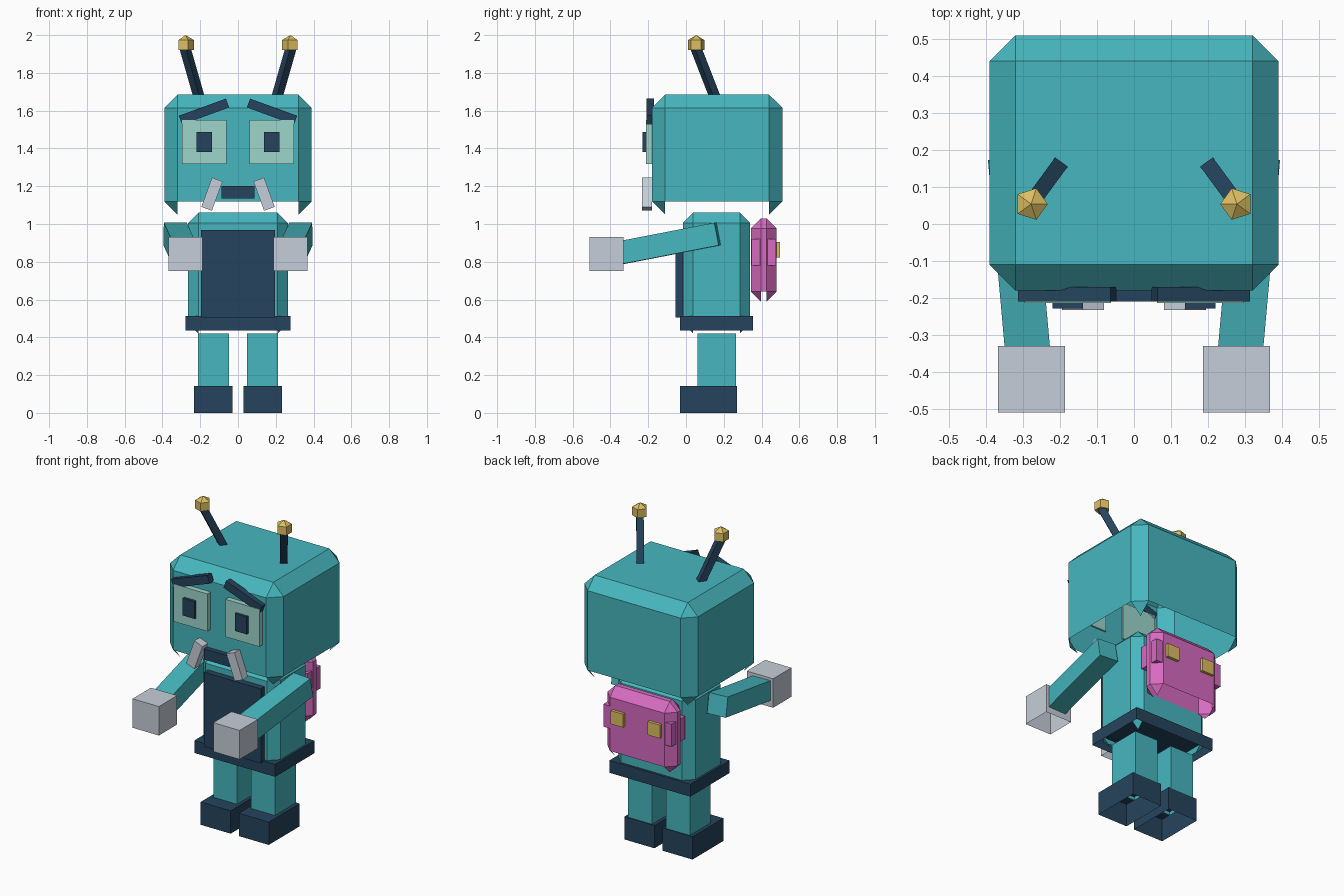
import bpy, bmesh, math
from mathutils import Vector, Matrix

cube = bpy.data.objects.get("Cube")
if cube:
    bpy.data.objects.remove(cube, do_unlink=True)


def material(name, rgb):
    """Flat material from an 0-255 display colour, converted to linear."""
    lin = [((c / 255 + 0.055) / 1.055) ** 2.4 for c in rgb]
    mat = bpy.data.materials.new(name)
    mat.use_nodes = True
    mat.diffuse_color = (*lin, 1)
    bsdf = next(n for n in mat.node_tree.nodes if n.type == 'BSDF_PRINCIPLED')
    bsdf.inputs["Base Color"].default_value = (*lin, 1)
    return mat


TEAL = material("teal", (70, 183, 191))
NAVY = material("navy", (37, 68, 93))
GREY = material("light_grey", (197, 206, 216))
MINT = material("pale_mint", (158, 214, 203))
PINK = material("pink", (215, 107, 192))
GOLD = material("gold", (220, 190, 97))


def finish(name, bm, mat):
    mesh = bpy.data.meshes.new(name)
    bm.to_mesh(mesh)
    bm.free()
    mesh.materials.append(mat)
    obj = bpy.data.objects.new(name, mesh)
    bpy.context.collection.objects.link(obj)
    return obj


def block(name, mat, center, size, bevel=0, open_bottom=False, tilt=0):
    """Box, optionally chamfered, open underneath, or tilted about y."""
    bm = bmesh.new()
    bmesh.ops.create_cube(bm, size=1)
    bmesh.ops.scale(bm, vec=size, verts=bm.verts)
    if bevel:
        bmesh.ops.bevel(bm, geom=bm.edges[:], offset=bevel, segments=1,
                        profile=0.5, affect='EDGES')
    if open_bottom:
        # the corner triangles stay as small hanging points
        bm.normal_update()
        low = [f for f in bm.faces if f.normal.z < -0.6]
        bmesh.ops.delete(bm, geom=low, context='FACES')
    bm.transform(Matrix.Translation(center) @ Matrix.Rotation(math.radians(tilt), 4, 'Y'))
    return finish(name, bm, mat)


def span(name, mat, lo, hi, **kw):
    """Box given by two opposite corners."""
    lo, hi = Vector(lo), Vector(hi)
    size = [abs(c) for c in hi - lo]
    return block(name, mat, (lo + hi) / 2, size, **kw)


def beam(name, mat, start, end, width):
    """Square bar between two points, open at the far end."""
    start, end = Vector(start), Vector(end)
    axis = end - start
    bm = bmesh.new()
    bmesh.ops.create_cube(bm, size=1)
    bm.normal_update()
    cap = [f for f in bm.faces if f.normal.z > 0.9]
    bmesh.ops.delete(bm, geom=cap, context='FACES')
    bmesh.ops.scale(bm, vec=(width, width, axis.length), verts=bm.verts)
    turn = axis.to_track_quat('Z', 'Y').to_matrix().to_4x4()
    bm.transform(Matrix.Translation((start + end) / 2) @ turn)
    return finish(name, bm, mat)


def antenna_tip(name, mat, center, side):
    """Five-sided prism with a pointed top, one corner facing inward."""
    bm = bmesh.new()
    bmesh.ops.create_cone(bm, cap_ends=True, segments=5, radius1=0.045,
                          radius2=0.045, depth=0.052)
    bm.normal_update()
    top = [f for f in bm.faces if f.normal.z > 0.9]
    peak = bmesh.ops.poke(bm, faces=top)["verts"][0]
    peak.co.z += 0.026
    bm.transform(Matrix.Translation(center) @ Matrix.Rotation(side * math.pi / 2, 4, 'Z'))
    return finish(name, bm, mat)


# Head and torso shells
span("head", TEAL, (-0.39, -0.18, 1.05), (0.39, 0.51, 1.685), bevel=0.07, open_bottom=True)
span("torso", TEAL, (-0.265, -0.017, 0.42), (0.265, 0.34, 1.06), bevel=0.055, open_bottom=True)
span("chest_panel", NAVY, (-0.195, -0.055, 0.505), (0.195, -0.01, 0.968))
span("belt", NAVY, (-0.278, -0.032, 0.435), (0.278, 0.355, 0.512), open_bottom=True)
span("mouth", NAVY, (-0.087, -0.21, 1.135), (0.087, -0.17, 1.202))

# Backpack with a strap showing at its chamfered corners
span("backpack", PINK, (-0.24, 0.343, 0.59), (0.24, 0.48, 1.03), bevel=0.053, open_bottom=True)
span("backpack_strap", PINK, (-0.235, 0.346, 0.78), (0.235, 0.477, 0.92))

# Paired parts
for side, label in ((1, "left"), (-1, "right")):
    # Face
    span(f"{label}_eye", MINT, (side * 0.062, -0.213, 1.317), (side * 0.296, -0.17, 1.55))
    span(f"{label}_pupil", NAVY, (side * 0.138, -0.229, 1.38), (side * 0.22, -0.2, 1.488))
    block(f"{label}_brow", NAVY, (side * 0.18, -0.19, 1.595), (0.265, 0.04, 0.05),
          tilt=side * 20)
    block(f"{label}_whisker", GREY, (side * 0.138, -0.206, 1.158), (0.06, 0.052, 0.165),
          tilt=side * -20)

    # Antenna
    beam(f"{label}_antenna", NAVY, (side * 0.203, 0.158, 1.66), (side * 0.28, 0.053, 1.93), 0.042)
    antenna_tip(f"{label}_antenna_tip", GOLD, (side * 0.278, 0.054, 1.948), side)

    # Arm and hand
    beam(f"{label}_arm", TEAL, (side * 0.333, 0.167, 0.947), (side * 0.286, -0.36, 0.845), 0.122)
    span(f"{label}_hand", GREY, (side * 0.187, -0.51, 0.75), (side * 0.368, -0.33, 0.93),
         open_bottom=True)

    # Leg and boot
    span(f"{label}_leg", TEAL, (side * 0.048, 0.06, 0.12), (side * 0.212, 0.265, 0.42),
         open_bottom=True)
    span(f"{label}_boot", NAVY, (side * 0.028, -0.032, 0), (side * 0.234, 0.27, 0.142),
         open_bottom=True)

    # Backpack buckle
    span(f"{label}_buckle", GOLD, (side * 0.085, 0.47, 0.822), (side * 0.169, 0.498, 0.905))
